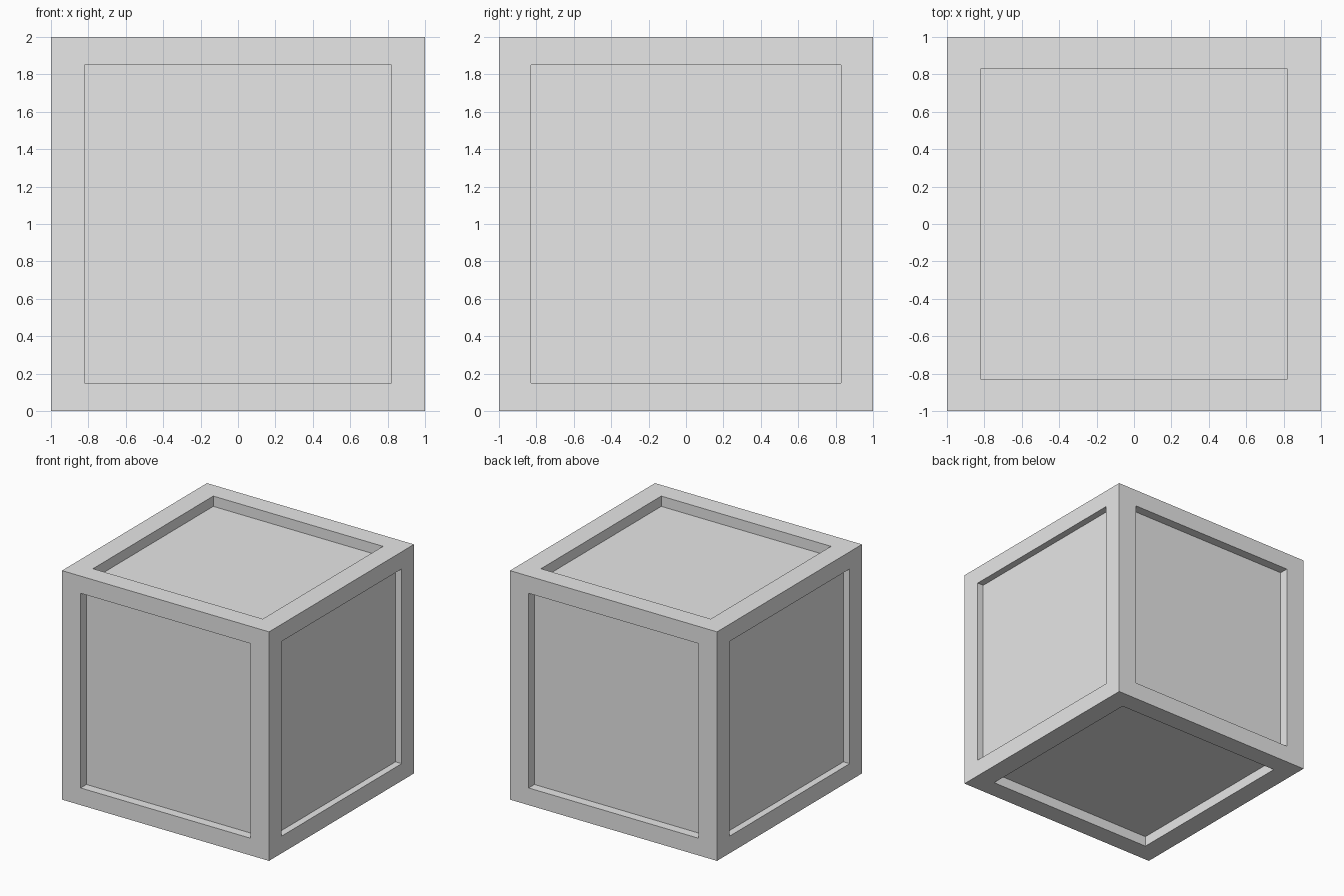
import bpy, bmesh, random
from mathutils import Vector

if "Cube" in bpy.data.objects:
    bpy.data.objects.remove(bpy.data.objects["Cube"])

random.seed(7)
HALF = (0.82, 0.83, 0.85)      # half-size of the recessed panel along x, y, z
DEPTH = (0.06, 0.08, 0.09)     # recess depth of the panels facing x, y, z
CENTRE = Vector((0, 0, 1))

stone = bpy.data.materials.new("plain grey")
stone.diffuse_color = (0.8, 0.8, 0.8, 1)
stone.use_nodes = True
stone.node_tree.nodes["Principled BSDF"].inputs["Base Color"].default_value = stone.diffuse_color


def main_axis(n):
    return max(range(3), key=lambda i: abs(n[i]))


# Block: a cube with a sunken panel on all six sides
block = bmesh.new()
bmesh.ops.create_cube(block, size=2)
panels = list(block.faces)
bmesh.ops.inset_individual(block, faces=panels, thickness=0.15)
for f in panels:
    f.normal_update()
    a = main_axis(f.normal)
    for v in f.verts:
        for i in range(3):
            if i != a:
                v.co[i] = HALF[i] if v.co[i] > 0 else -HALF[i]
floors = bmesh.ops.extrude_discrete_faces(block, faces=panels)["faces"]
for f in floors:
    f.normal_update()
    a = main_axis(f.normal)
    for v in f.verts:
        v.co[a] = (1 - DEPTH[a]) * (1 if v.co[a] > 0 else -1)
bmesh.ops.recalc_face_normals(block, faces=block.faces)
bmesh.ops.translate(block, verts=block.verts, vec=CENTRE)

# Shard centres: loose ones inside, plus small ones around the corners
seeds = [CENTRE + Vector([random.uniform(-0.85, 0.85) for _ in range(3)]) for _ in range(16)]
for sx in (-1, 1):
    for sy in (-1, 1):
        for sz in (-1, 1):
            seeds.append(CENTRE + Vector((sx, sy, sz)) * random.uniform(0.88, 0.95))

# Shards: cut the block halfway between each pair of centres and cap the cuts
for n, seed in enumerate(seeds, 1):
    bm = block.copy()
    for other in seeds:
        if other is seed or not bm.faces:
            continue
        bmesh.ops.bisect_plane(
            bm, geom=bm.verts[:] + bm.edges[:] + bm.faces[:], dist=1e-6,
            plane_co=(seed + other) / 2, plane_no=(other - seed).normalized(),
            clear_outer=True)
        rim = [e for e in bm.edges if e.is_boundary]
        if rim:
            caps = bmesh.ops.holes_fill(bm, edges=rim, sides=0)["faces"]
            if caps:
                bmesh.ops.triangulate(bm, faces=caps)
    if bm.faces:
        bmesh.ops.recalc_face_normals(bm, faces=bm.faces)
        mesh = bpy.data.meshes.new(f"block_shard_{n:02d}")
        bm.to_mesh(mesh)
        mesh.materials.append(stone)
        obj = bpy.data.objects.new(mesh.name, mesh)
        bpy.context.collection.objects.link(obj)
    bm.free()
block.free()
